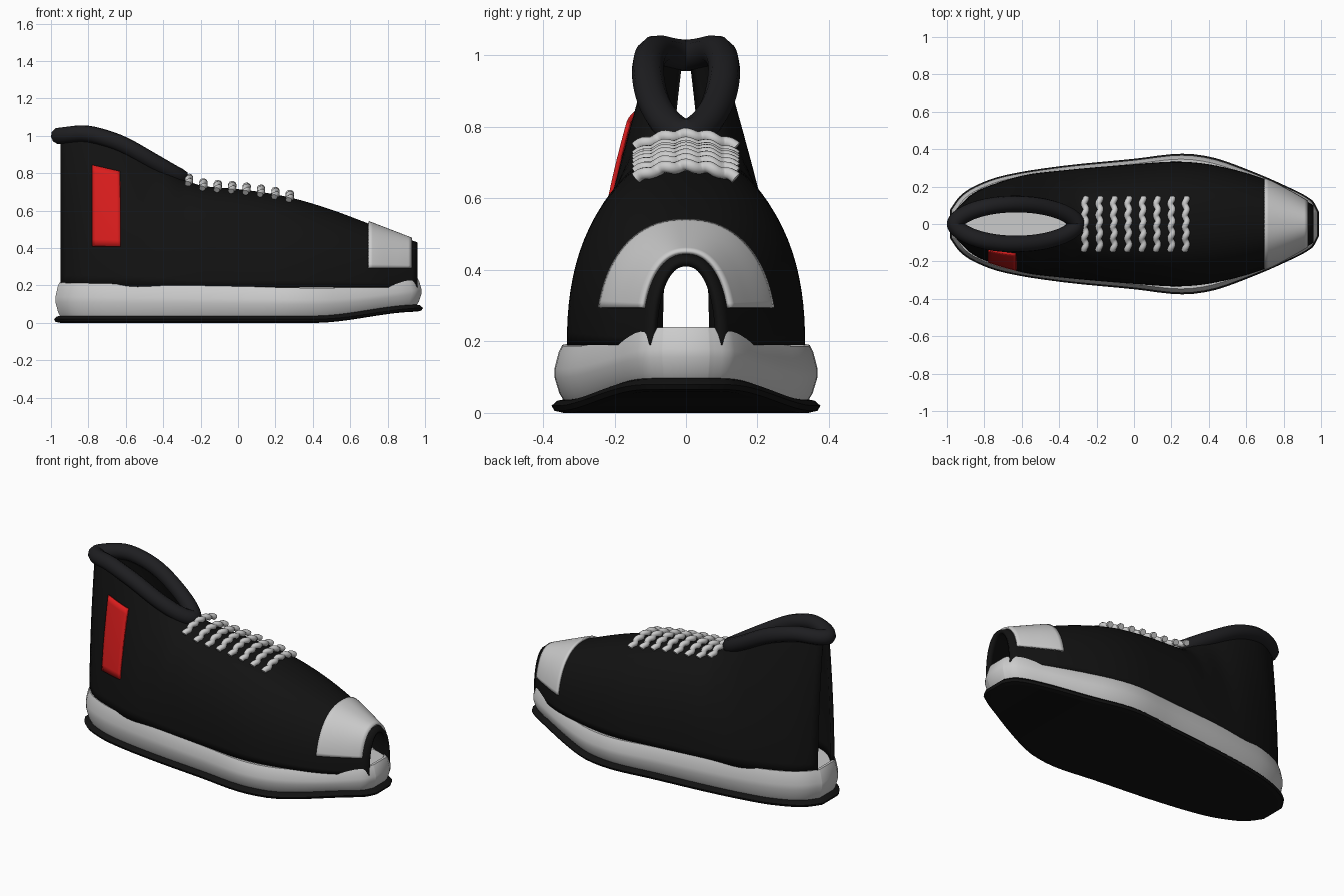
import bpy, math

if "Cube" in bpy.data.objects:
    bpy.data.objects.remove(bpy.data.objects["Cube"])

def mat(name, c):
    m = bpy.data.materials.new(name)
    m.diffuse_color = (*c, 1)
    m.use_nodes = True
    m.node_tree.nodes["Principled BSDF"].inputs["Base Color"].default_value = m.diffuse_color
    return m

BLACK = mat("black_canvas", (.006, .006, .006))
PAD = mat("black_padding", (.013, .013, .015))
RED = mat("red_patch", (.7, .012, .012))

def interp(pts, x):
    """Smooth curve through (x, value) points."""
    if x <= pts[0][0]: return pts[0][1]
    if x >= pts[-1][0]: return pts[-1][1]
    k = max(i for i in range(len(pts) - 1) if pts[i][0] <= x)
    def slope(i):
        a, b = pts[max(i - 1, 0)], pts[min(i + 1, len(pts) - 1)]
        return (b[1] - a[1]) / (b[0] - a[0])
    (x0, y0), (x1, y1) = pts[k], pts[k + 1]
    d = x1 - x0
    t = (x - x0) / d
    return ((2*t**3 - 3*t*t + 1) * y0 + (t**3 - 2*t*t + t) * d * slope(k)
            + (3*t*t - 2*t**3) * y1 + (t**3 - t*t) * d * slope(k + 1))

def smooth(a, b, x):
    t = min(max((x - a) / (b - a), 0), 1)
    return t * t * (3 - 2 * t)

SOLE = [(-.98, .075), (-.93, .145), (-.85, .2), (-.7, .255), (-.4, .305), (0, .345),
        (.25, .372), (.42, .352), (.6, .29), (.8, .205), (.95, .125), (.985, .065)]
WIDTH = [(-.95, .08), (-.88, .15), (-.8, .195), (-.6, .258), (-.4, .285), (0, .32),
         (.25, .333), (.45, .31), (.7, .24), (.85, .165), (.96, .1)]
TOP = [(-.96, 1.0), (-.82, 1.012), (-.7, .985), (-.6, .945), (-.45, .86), (-.3, .775),
       (-.2, .735), (0, .715), (.15, .695), (.3, .665), (.5, .605), (.7, .53), (.96, .43)]
BASE = .19

def collar_half(x):
    u = (x + .632) / .325
    return .107 * max(0, 1 - u * u) ** .6

def finish(name, verts, faces, material=None, angle=40):
    me = bpy.data.meshes.new(name)
    me.from_pydata(verts, [], faces)
    o = bpy.data.objects.new(name, me)
    bpy.context.collection.objects.link(o)
    if material: me.materials.append(material)
    bpy.ops.object.select_all(action='DESELECT')
    bpy.context.view_layer.objects.active = o
    o.select_set(True)
    bpy.ops.object.shade_smooth_by_angle(angle=math.radians(angle))
    return o

def section(x, z, off=0):
    """Half width of the upper at station x and height z."""
    top = interp(TOP, x)
    t = min(max((z - BASE) / (top - BASE), 0), 1)
    w = interp(WIDTH, x)
    c = collar_half(x) if x > -.9 else max(collar_half(x), .028)
    f = smooth(-.5, -.15, x)
    n, m = 1.8 + .5 * f, 1 + 1.3 * f
    return c + (w - c) * max(0, 1 - t ** n) ** (1 / m) + off

def shell(name, x0, x1, nx, zlo, zhi, nz, material, thick, off=0, mirror=True, side=1):
    """Grid following one side of the upper; zhi None means up to the top line."""
    verts, faces = [], []
    for i in range(nx + 1):
        x = x0 + (x1 - x0) * i / nx
        hi = interp(TOP, x) if zhi is None else zhi(x)
        for j in range(nz + 1):
            s = math.sin(j / nz * math.pi / 2) if zhi is None else j / nz
            z = zlo + (hi - zlo) * s
            y = section(x, z)
            if zhi is None and off:
                y = 0 if j == nz else y + off * math.cos(j / nz * math.pi / 2)
                z += off * s
            else:
                y += off
            verts.append((x, y * side, z))
    for i in range(nx):
        for j in range(nz):
            a = i * (nz + 1) + j
            f = (a, a + 1, a + nz + 2, a + nz + 1)
            faces.append(f if side > 0 else f[::-1])
    o = finish(name, verts, faces, material)
    if mirror:
        m = o.modifiers.new("mirror", 'MIRROR')
        m.use_axis = (False, True, False)
        m.merge_threshold = .001
    m = o.modifiers.new("thickness", 'SOLIDIFY')
    m.thickness, m.offset = thick, -1
    return o

def sole(name, rings, material=None):
    """Stack of outline rings given as (inset, height function)."""
    n = 48
    xs = [.0025 - .9825 * math.cos(math.pi * i / n) for i in range(n + 1)]
    line = [(x, interp(SOLE, x)) for x in xs]
    line += [(x, -y) for x, y in reversed(line)]
    k = len(line)
    verts, faces = [], []
    for d, h in rings:
        for x, y in line:
            verts.append((x * (1 - d / .985), y * (1 - d / .37), h(x)))
    for r in range(len(rings) - 1):
        for i in range(k):
            a, b = r * k + i, r * k + (i + 1) % k
            faces.append((a, a + k, b + k, b))
    # caps as strips across the sole
    for base, flip in ((0, False), ((len(rings) - 1) * k, True)):
        for i in range(n):
            f = (base + i, base + i + 1, base + k - 2 - i, base + k - 1 - i)
            faces.append(f[::-1] if not flip else f)
    o = finish(name, verts, faces, material)
    # consistent outward normals
    bpy.ops.object.mode_set(mode='EDIT')
    bpy.ops.mesh.select_all(action='SELECT')
    bpy.ops.mesh.normals_make_consistent(inside=False)
    bpy.ops.object.mode_set(mode='OBJECT')
    return o

# Soles with a raised toe
lift = lambda x: .06 * smooth(.42, 1.0, x)
mid_top = lambda x: interp([(-.98, .215), (0, .195), (.5, .187), (.75, .202), (.985, .24)], x)
def level(t):
    return lambda x: (.035 + lift(x)) * (1 - t) + mid_top(x) * t

sole("outsole", [(.03, lift), (.004, lambda x: lift(x) + .006), (-.004, lambda x: lift(x) + .02),
                 (.012, lambda x: lift(x) + .034), (.03, lambda x: lift(x) + .038)], BLACK)
sole("midsole", [(.03, level(0)), (.018, level(.12)), (.004, level(.42)), (.004, level(.58)),
                 (.016, level(.88)), (.025, level(1)), (.04, level(1)), (.045, level(.94))])

# Upper, toe cap and side patch
shell("upper", -.95, .96, 60, BASE, None, 20, BLACK, .022)
shell("toe_cap", .70, .93, 12, .295, None, 20, None, .012, off=.014)
shell("side_patch", -.78, -.63, 8, .41, lambda x: .845 - (x + .78) * .23, 12, RED, .012,
      off=.014, mirror=False, side=-1)

def tube(name, pts, r, material=None, cyclic=False):
    cu = bpy.data.curves.new(name, 'CURVE')
    cu.dimensions = '3D'
    cu.bevel_depth, cu.bevel_resolution, cu.use_fill_caps = r, 3, True
    sp = cu.splines.new('POLY')
    sp.points.add(len(pts) - 1)
    for p, co in zip(sp.points, pts):
        p.co = (*co, 1)
    sp.use_cyclic_u, sp.use_smooth = cyclic, True
    if material: cu.materials.append(material)
    o = bpy.data.objects.new(name, cu)
    bpy.context.collection.objects.link(o)

# Padded collar loop
loop = []
for i in range(64):
    a = 2 * math.pi * (i + .5) / 64
    x = -.632 + .325 * math.cos(a)
    loop.append((x, math.copysign(collar_half(x), math.sin(a)), interp(TOP, x)))
tube("collar", loop, .045, PAD, True)

# Wavy laces across the tongue
for k in range(8):
    x = -.262 + .077 * k
    pts = []
    for i in range(41):
        y = -.14 + .28 * i / 40
        w = 2 * math.pi * y / .062
        pts.append((x + .006 * math.sin(w), y,
                    interp(TOP, x) + .02 - 1.7 * y * y + .004 * math.cos(w)))
    tube(f"lace_{k + 1}", pts, .017)
